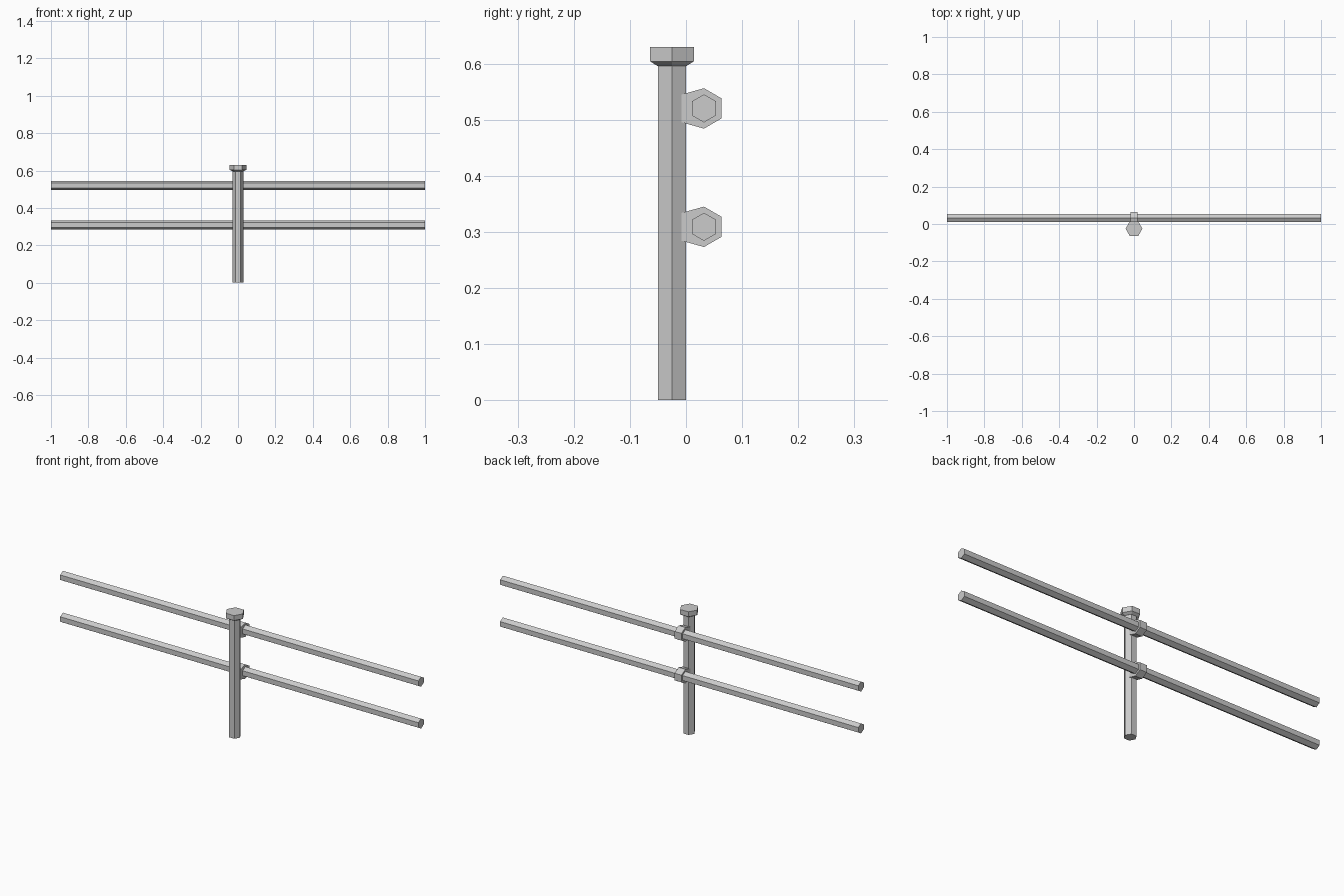
import bpy, bmesh
from math import cos, sin, radians

if "Cube" in bpy.data.objects:
    bpy.data.objects.remove(bpy.data.objects["Cube"])

COS30 = cos(radians(30))


def hexagon(radius, start=0):
    return [(radius * cos(radians(start + 60 * i)), radius * sin(radians(start + 60 * i)))
            for i in range(6)]


def loft(name, rings):
    """Closed solid skinned through matching rings of 3D points."""
    bm = bmesh.new()
    loops = [[bm.verts.new(p) for p in ring] for ring in rings]
    for a, b in zip(loops, loops[1:]):
        for i in range(len(a)):
            j = (i + 1) % len(a)
            bm.faces.new((a[i], a[j], b[j], b[i]))
    bm.faces.new(loops[0][::-1])
    bm.faces.new(loops[-1])
    bmesh.ops.recalc_face_normals(bm, faces=bm.faces)
    mesh = bpy.data.meshes.new(name)
    bm.to_mesh(mesh)
    bm.free()
    obj = bpy.data.objects.new(name, mesh)
    bpy.context.collection.objects.link(obj)
    return obj


def upright(name, y, sections):
    """Vertical hexagonal solid from (apothem, z) sections."""
    loft(name, [[(px, y + py, z) for px, py in hexagon(a / COS30)] for a, z in sections])


def along_x(name, profile, y, z, half):
    """Extrude a (y, z) profile symmetrically along x."""
    loft(name, [[(x, y + py, z + pz) for py, pz in profile] for x in (-half, half)])


POST_Y, RAIL_Y = -0.025, 0.032

# Post and its chamfered cap
upright("post", POST_Y, [(0.025, 0), (0.025, 0.598)])
upright("post_cap", POST_Y, [(0.0265, 0.596), (0.039, 0.604), (0.039, 0.629)])

# Collar profile: hexagon with its front side stretched into the post
collar = [(-0.041, 0.0245 if pz > 0 else -0.0245) if py < -0.01 else (py, pz)
          for py, pz in hexagon(0.036, 30)]

# Two rails, each held by a collar
for label, z in (("upper", 0.52), ("lower", 0.309)):
    along_x(label + "_rail", hexagon(0.025, 30), RAIL_Y, z, 1.0)
    along_x(label + "_collar", collar, RAIL_Y, z, 0.019)
